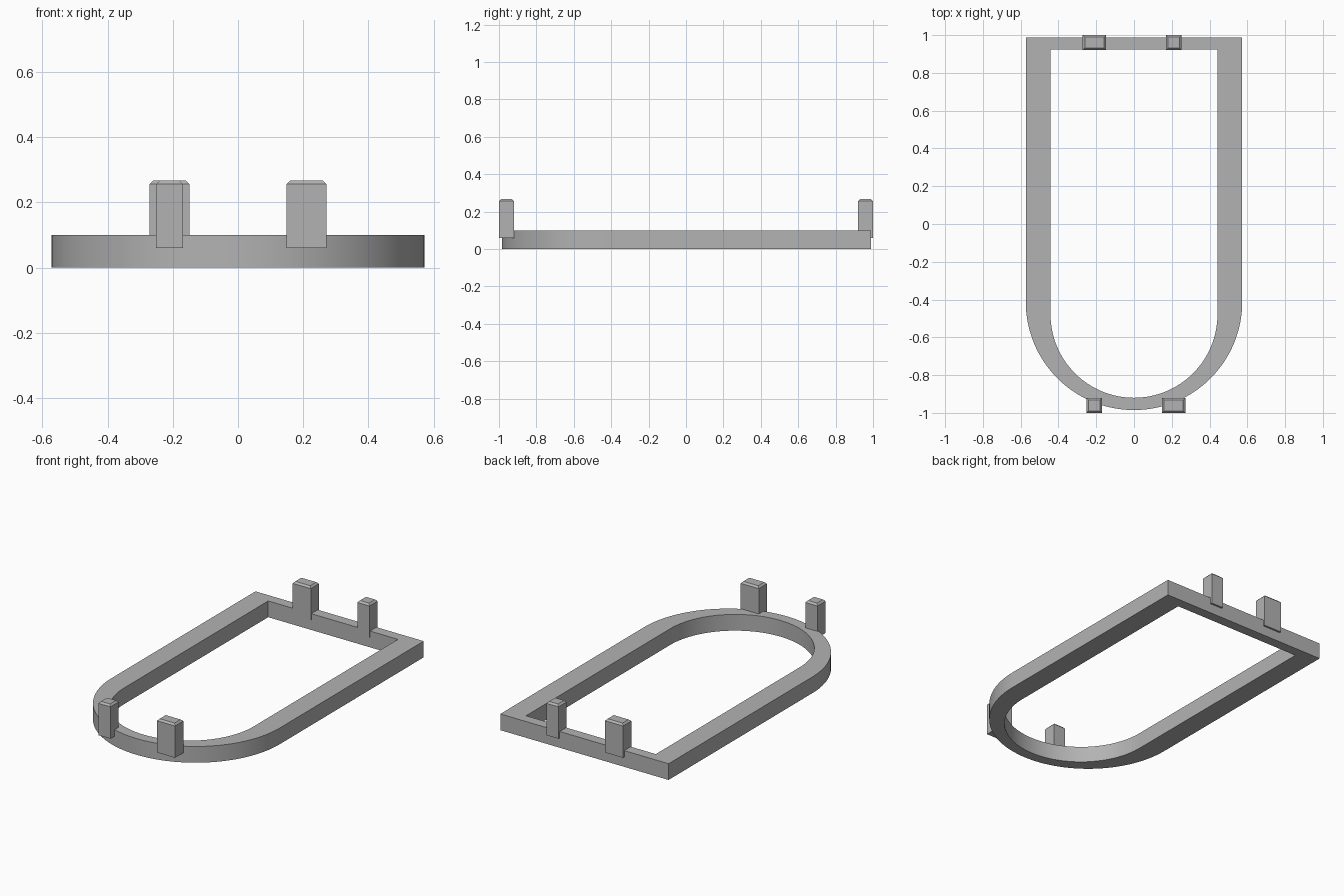
import bpy, bmesh, math

cube = bpy.data.objects.get("Cube")
if cube:
    bpy.data.objects.remove(cube, do_unlink=True)

GREY = (0.45, 0.45, 0.45, 1)
grey = bpy.data.materials.new("plain grey")
grey.use_nodes = True
grey.diffuse_color = GREY
grey.node_tree.nodes["Principled BSDF"].inputs["Base Color"].default_value = GREY


def add_object(name, bm):
    bmesh.ops.recalc_face_normals(bm, faces=bm.faces)
    mesh = bpy.data.meshes.new(name)
    bm.to_mesh(mesh)
    bm.free()
    mesh.materials.append(grey)
    obj = bpy.data.objects.new(name, mesh)
    bpy.context.collection.objects.link(obj)
    return obj


def arch_outline(half_width, front, back, segments=64):
    """Square at the back, half circle at the front."""
    points = [(half_width, back), (-half_width, back)]
    for i in range(segments + 1):
        a = math.pi * (1 + i / segments)
        points.append((half_width * math.cos(a),
                       front + half_width + half_width * math.sin(a)))
    return points


# Arched frame: outer and inner outlines joined into a closed band
HEIGHT = 0.10
outer = arch_outline(0.573, -0.985, 0.988)
inner = arch_outline(0.442, -0.92, 0.925)
bm = bmesh.new()
loops = [[bm.verts.new((x, y, z)) for x, y in outline]
         for outline, z in ((outer, 0), (outer, HEIGHT), (inner, HEIGHT), (inner, 0))]
count = len(outer)
for k in range(4):
    a, b = loops[k], loops[(k + 1) % 4]
    for i in range(count):
        j = (i + 1) % count
        bm.faces.new((a[i], a[j], b[j], b[i]))
frame = add_object("arched_frame", bm)
bpy.context.view_layer.objects.active = frame
frame.select_set(True)
bpy.ops.object.shade_smooth_by_angle(angle=math.radians(30))


# Upright pegs with chamfered tops
def peg(name, x, y, width, depth=0.08, bottom=0.06, top=0.267, chamfer=0.011):
    bm = bmesh.new()
    rings = []
    for z, inset in ((bottom, 0), (top - chamfer, 0), (top, chamfer)):
        w, d = width / 2 - inset, depth / 2 - inset
        rings.append([bm.verts.new((x + sx * w, y + sy * d, z))
                      for sx, sy in ((-1, -1), (1, -1), (1, 1), (-1, 1))])
    for low, high in zip(rings, rings[1:]):
        for i in range(4):
            j = (i + 1) % 4
            bm.faces.new((low[i], low[j], high[j], high[i]))
    bm.faces.new(rings[0])
    bm.faces.new(rings[-1])
    add_object(name, bm)


WIDE, NARROW = 0.123, 0.083
for end, side in (("front", 1), ("back", -1)):
    y = -0.96 * side
    peg(end + "_wide_peg", 0.21 * side, y, WIDE)
    peg(end + "_narrow_peg", -0.21 * side, y, NARROW)
